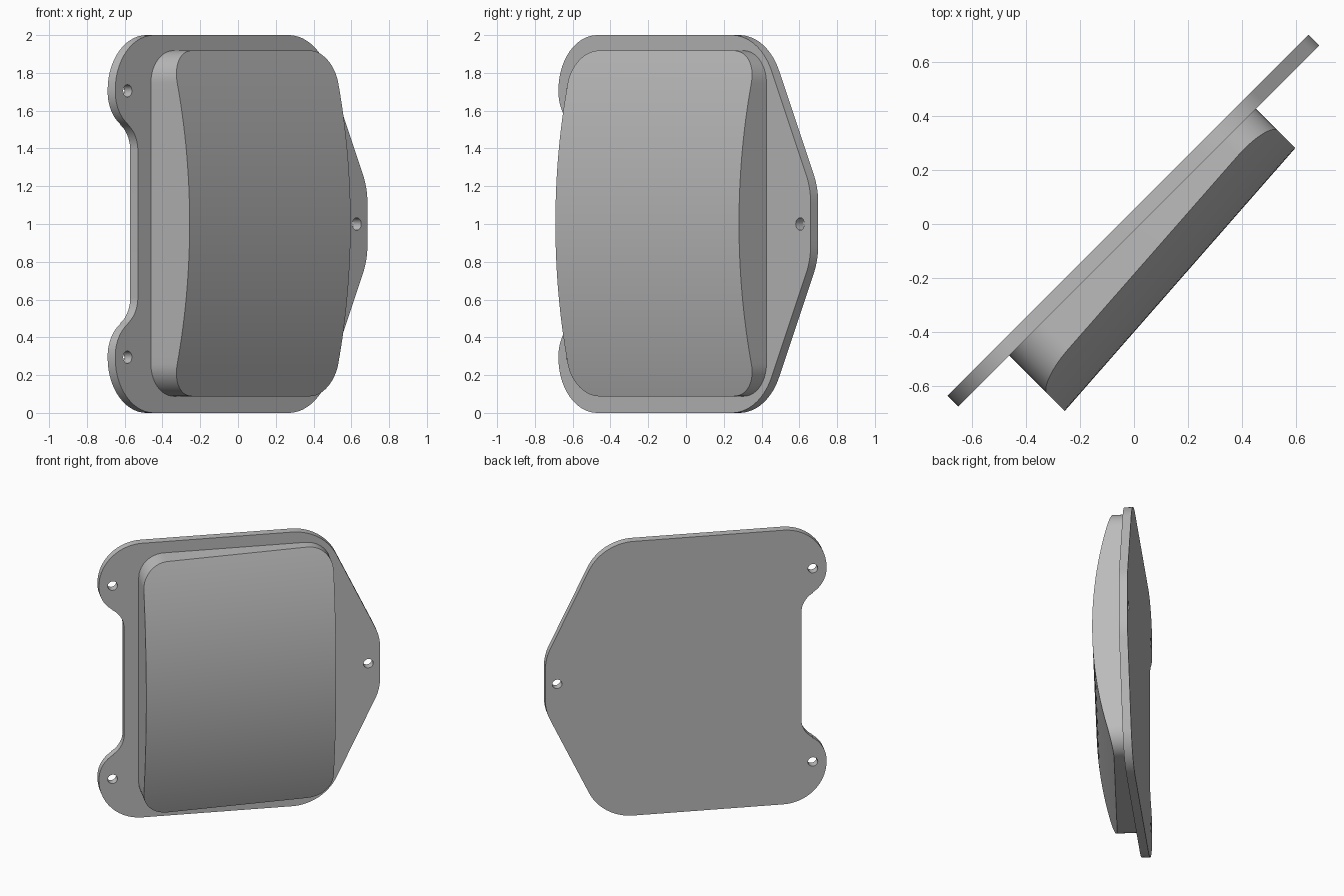
import bpy, bmesh, math
from mathutils import Matrix

if "Cube" in bpy.data.objects:
    bpy.data.objects.remove(bpy.data.objects["Cube"])

S = math.sqrt(0.5)
# local x = along the plate, local y = up, local z = outward normal (front right)
FRAME = Matrix(((S, 0, S, 0), (S, 0, -S, 0), (0, 1, 0, 0), (0, 0, 0, 1)))

grey = bpy.data.materials.new("plain grey")
grey.diffuse_color = (0.5, 0.5, 0.5, 1)
grey.use_nodes = True
grey.node_tree.nodes["Principled BSDF"].inputs["Base Color"].default_value = grey.diffuse_color


def arc(cx, cy, r, a0, a1, n=14):
    return [(cx + r * math.cos(math.radians(a0 + (a1 - a0) * i / n)),
             cy + r * math.sin(math.radians(a0 + (a1 - a0) * i / n))) for i in range(n + 1)]


def finish(name, bm):
    bmesh.ops.remove_doubles(bm, verts=bm.verts, dist=1e-5)
    bmesh.ops.recalc_face_normals(bm, faces=bm.faces)
    mesh = bpy.data.meshes.new(name)
    bm.transform(FRAME)
    bm.to_mesh(mesh)
    bm.free()
    ob = bpy.data.objects.new(name, mesh)
    bpy.context.collection.objects.link(ob)
    mesh.materials.clear()
    mesh.materials.append(grey)
    bpy.ops.object.select_all(action='DESELECT')
    ob.select_set(True)
    bpy.context.view_layer.objects.active = ob
    bpy.ops.object.shade_smooth_by_angle(angle=math.radians(30))
    return ob


# mounting plate: upper half outline, mirrored about mid height
upper = (arc(0.601, 1.112, 0.35, 0, 25)
         + arc(0.36, 1.67, 0.33, 25, 90)
         + arc(-0.647, 1.71, 0.29, 90, 180)
         + arc(-0.735, 1.70, 0.202, 180, 239)
         + arc(-0.928, 1.39, 0.16, 59, 0))
outline = upper + [(x, 2 - y) for x, y in reversed(upper)]
holes = [arc(x, y, 0.033, 0, 337.5, 15) for x, y in ((-0.845, 1.705), (-0.845, 0.295), (0.872, 1.0))]

curve = bpy.data.curves.new("plate_profile", 'CURVE')
curve.dimensions = '2D'
curve.fill_mode = 'BOTH'
curve.extrude = 0.0285
for loop in [outline] + holes:
    sp = curve.splines.new('POLY')
    sp.points.add(len(loop) - 1)
    for p, (x, y) in zip(sp.points, loop):
        p.co = (x, y, 0, 1)
    sp.use_cyclic_u = True
profile = bpy.data.objects.new("plate_profile", curve)
bpy.context.collection.objects.link(profile)
bpy.context.view_layer.update()
evaluated = profile.evaluated_get(bpy.context.evaluated_depsgraph_get())
bm = bmesh.new()
bm.from_mesh(evaluated.to_mesh())
evaluated.to_mesh_clear()
bpy.data.objects.remove(profile)
bmesh.ops.translate(bm, verts=bm.verts, vec=(0, 0, -0.0105))
finish("mounting_plate", bm)

# raised cover: rounded rectangle with a slanted front, bowed over its height
L, R, MID, HALF, RAD, BOW = -0.67, 0.62, 1.003, 0.915, 0.17, 3.03


def front(x, y):
    return 0.264 - 0.0656 * x - (BOW - math.sqrt(BOW ** 2 - (y - MID) ** 2))


corner = [(RAD - x, y) for x, y in arc(0, HALF - RAD, RAD, 0, 90)]
straight = [(0, (HALF - RAD) * i / 16) for i in range(-15, 16)]
rows = [(i, -y) for i, y in reversed(corner)] + straight + corner
bm = bmesh.new()
rings = []
for inset, dy in rows:
    y = MID + dy
    a, b = L + inset, R - inset
    rings.append([bm.verts.new(c) for c in
                  ((a, y, 0), (a, y, front(a, y)), (b, y, front(b, y)), (b, y, 0))])
for lo, hi in zip(rings, rings[1:]):
    for k in range(4):
        m = (k + 1) % 4
        bm.faces.new((lo[k], lo[m], hi[m], hi[k]))
bm.faces.new(rings[0])
bm.faces.new(rings[-1])
finish("raised_cover", bm)
